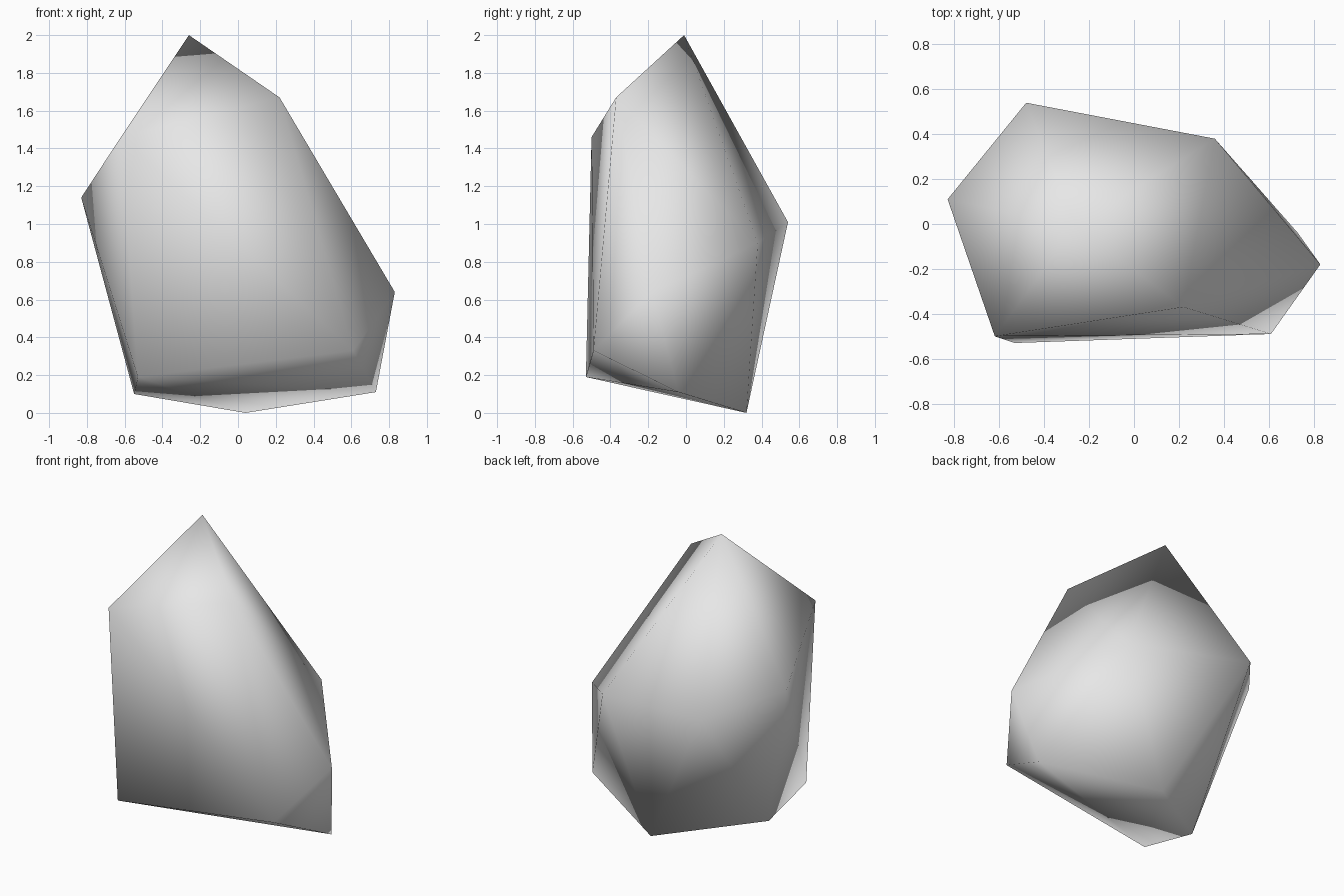
import bpy
import bmesh

cube = bpy.data.objects.get("Cube")
if cube:
    bpy.data.objects.remove(cube, do_unlink=True)

# Plain grey stone
stone = bpy.data.materials.new("grey_stone")
stone.use_nodes = True
grey = (0.8, 0.8, 0.8, 1.0)
stone.diffuse_color = grey
stone.node_tree.nodes["Principled BSDF"].inputs["Base Color"].default_value = grey

# Corners of the boulder, from the peak down to the slanted base
peak = [(-0.26, -0.01, 2.0), (0.22, -0.37, 1.67), (-0.62, -0.50, 1.46)]
waist = [(-0.83, 0.11, 1.14), (-0.48, 0.54, 1.01), (0.36, 0.38, 0.90),
         (0.83, -0.18, 0.64), (0.61, -0.49, 0.33)]
base = [(-0.53, -0.53, 0.19), (-0.55, -0.10, 0.10),
        (0.04, 0.32, 0.0), (0.73, -0.04, 0.11)]

# Wrap the corners in a faceted convex shell
bm = bmesh.new()
for corner in peak + waist + base:
    bm.verts.new(corner)
bmesh.ops.convex_hull(bm, input=bm.verts[:])
bmesh.ops.recalc_face_normals(bm, faces=bm.faces[:])

# Soft shading over the whole low-poly shell
for face in bm.faces:
    face.smooth = True

mesh = bpy.data.meshes.new("boulder")
bm.to_mesh(mesh)
bm.free()
mesh.materials.append(stone)
boulder = bpy.data.objects.new("boulder", mesh)
bpy.context.scene.collection.objects.link(boulder)
